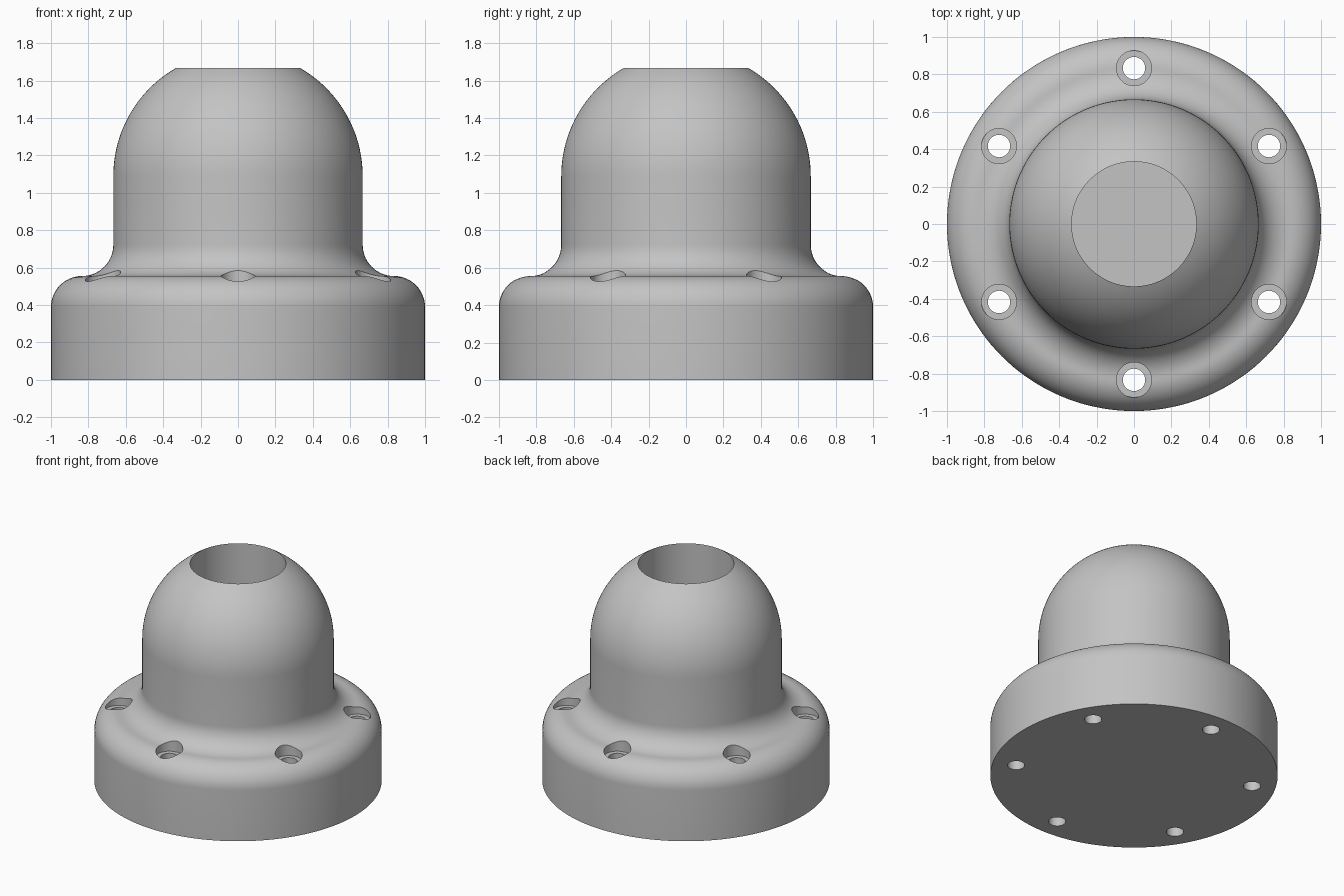
import bpy, bmesh
from math import sin, cos, pi, radians, sqrt
from mathutils import Matrix

cube = bpy.data.objects.get("Cube")
if cube:
    bpy.data.objects.remove(cube, do_unlink=True)

grey = bpy.data.materials.new("light grey")
grey.use_nodes = True
colour = (0.55, 0.55, 0.55, 1)
grey.diffuse_color = colour
grey.node_tree.nodes["Principled BSDF"].inputs["Base Color"].default_value = colour


def arc(cx, cz, r, start, end, steps):
    """Points on a circle in the r-z plane, angles in degrees."""
    angles = [radians(start + (end - start) * i / steps) for i in range(steps + 1)]
    return [(cx + r * cos(a), cz + r * sin(a)) for a in angles]


def lathe(bm, profile, steps, place=Matrix()):
    """Revolve a profile that starts and ends on the z axis."""
    part = bmesh.new()
    verts = [part.verts.new((r, 0, z)) for r, z in profile]
    edges = [part.edges.new(pair) for pair in zip(verts, verts[1:])]
    bmesh.ops.spin(part, geom=verts + edges, cent=(0, 0, 0), axis=(0, 0, 1),
                   angle=2 * pi, steps=steps, use_duplicate=False)
    bmesh.ops.remove_doubles(part, verts=part.verts, dist=1e-5)
    bmesh.ops.recalc_face_normals(part, faces=part.faces)
    part.transform(place)
    mesh = bpy.data.meshes.new("part")
    part.to_mesh(mesh)
    bm.from_mesh(mesh)
    part.free()
    bpy.data.meshes.remove(mesh)


def make_object(name, bm):
    mesh = bpy.data.meshes.new(name)
    bm.to_mesh(mesh)
    bm.free()
    mesh.materials.append(grey)
    obj = bpy.data.objects.new(name, mesh)
    bpy.context.collection.objects.link(obj)
    return obj


# Main sizes
BODY, BORE, FILLET = 2 / 3, 1 / 3, 1 / 6
TOP, FLANGE, LEDGE = 5 / 3, 5 / 9, 0.5
dome_z = TOP - sqrt(BODY ** 2 - BORE ** 2)

# Flange with rounded rim, cove, cylinder, cut-off dome and blind bore
profile = [(0, 0), (1, 0)]
profile += arc(1 - FILLET, FLANGE - FILLET, FILLET, 0, 90, 14)
profile += arc(BODY + FILLET, FLANGE + FILLET, FILLET, 270, 180, 14)
profile += arc(0, dome_z, BODY, 0, 60, 24)
profile += [(BORE, FLANGE), (0, FLANGE)]
bm = bmesh.new()
lathe(bm, profile, 144)
housing = make_object("flanged_housing", bm)

# Six counterbored screw holes around the flange
hole = [(0, -0.2), (0.06, -0.2), (0.06, LEDGE), (0.094, LEDGE), (0.094, 0.9), (0, 0.9)]
bm = bmesh.new()
for i in range(6):
    a = radians(30 + 60 * i)
    lathe(bm, hole, 32, Matrix.Translation((5 / 6 * cos(a), 5 / 6 * sin(a), 0)))
cutter = make_object("screw_hole_cutter", bm)
cutter.hide_render = True

cut = housing.modifiers.new("screw_holes", 'BOOLEAN')
cut.operation = 'DIFFERENCE'
cut.solver = 'EXACT'
cut.object = cutter
bpy.ops.object.select_all(action='DESELECT')
bpy.context.view_layer.objects.active = housing
housing.select_set(True)
bpy.ops.object.modifier_apply(modifier=cut.name)
bpy.data.objects.remove(cutter, do_unlink=True)

# Smooth curved faces, crisp rims
bpy.ops.object.shade_smooth_by_angle(angle=radians(25))
